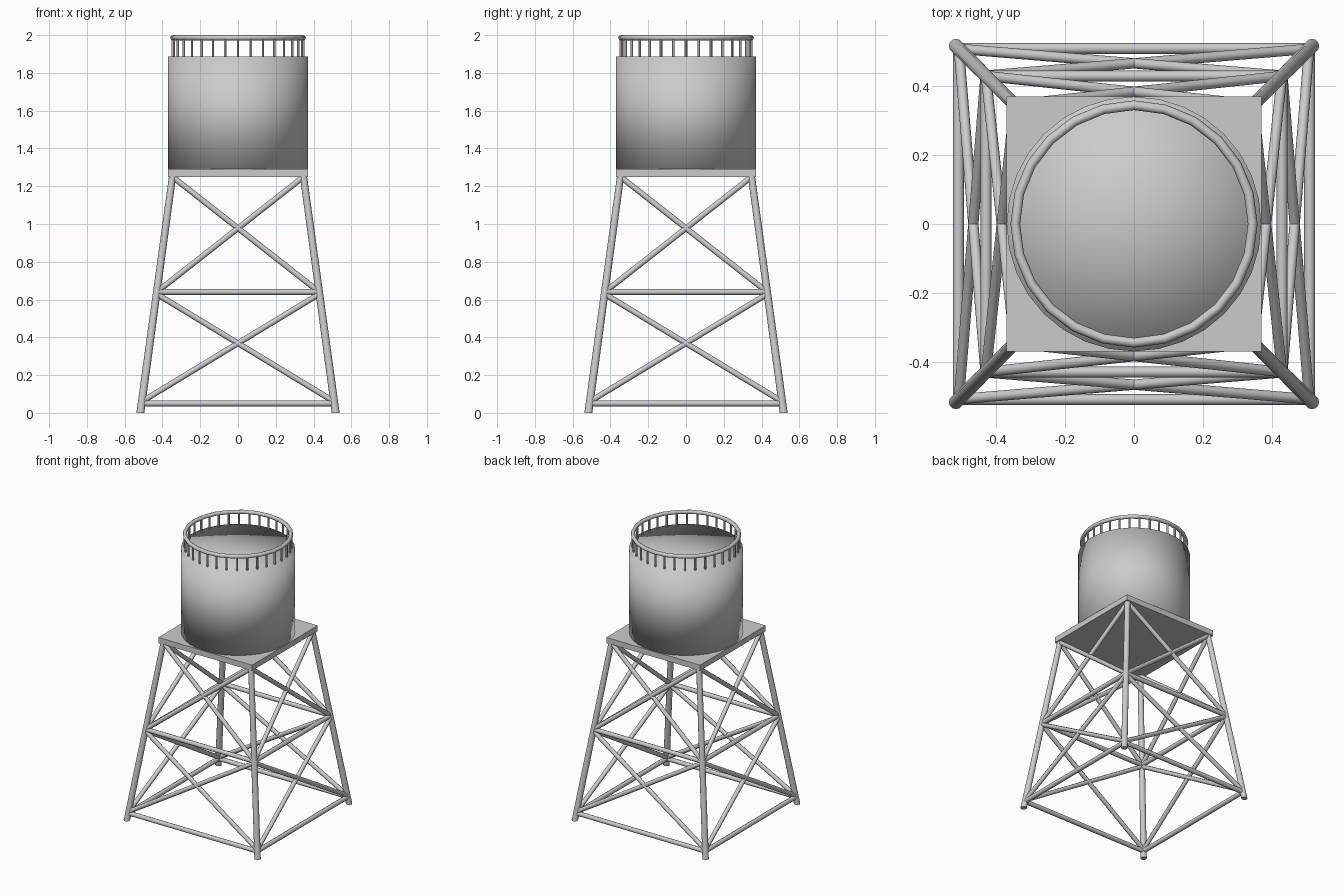
import bpy, bmesh, math
from mathutils import Vector

if "Cube" in bpy.data.objects:
    bpy.data.objects.remove(bpy.data.objects["Cube"])

LEG_TOP = 1.26


def leg_offset(z):
    # distance of the leg axis from the centre planes at height z
    return 0.517 - 0.17 * z / 1.25


def corner(i, z):
    sx, sy = [(-1, -1), (1, -1), (1, 1), (-1, 1)][i % 4]
    return Vector((sx * leg_offset(z), sy * leg_offset(z), z))


def finish(name, bm, smooth=True):
    me = bpy.data.meshes.new(name)
    bm.to_mesh(me)
    bm.free()
    for p in me.polygons:
        p.use_smooth = smooth
    ob = bpy.data.objects.new(name, me)
    bpy.context.collection.objects.link(ob)
    return ob


def smooth_by_angle(ob):
    bpy.ops.object.select_all(action='DESELECT')
    ob.select_set(True)
    bpy.context.view_layer.objects.active = ob
    bpy.ops.object.shade_smooth_by_angle(angle=math.radians(50))


def bar(name, a, b, r, sides=8):
    bm = bmesh.new()
    bmesh.ops.create_cone(bm, cap_ends=True, segments=sides,
                          radius1=r, radius2=r, depth=(b - a).length)
    ob = finish(name, bm)
    ob.location = (a + b) / 2
    ob.rotation_euler = (b - a).to_track_quat('Z', 'Y').to_euler()
    smooth_by_angle(ob)
    return ob


# Splayed legs with level feet
for i in range(4):
    bm = bmesh.new()
    bmesh.ops.create_cone(bm, cap_ends=True, segments=12,
                          radius1=0.021, radius2=0.019, depth=LEG_TOP)
    for v in bm.verts:
        z = 0.0 if v.co.z < 0 else LEG_TOP
        c = corner(i, z)
        v.co = Vector((v.co.x + c.x, v.co.y + c.y, z))
    smooth_by_angle(finish(f"leg_{i}", bm))

# Horizontal girts and cross braces on every side
for i in range(4):
    for level, z in (("lower", 0.05), ("middle", 0.64)):
        bar(f"{level}_girt_{i}", corner(i, z), corner(i + 1, z), 0.016)
    for level, z0, z1 in (("lower", 0.06, 0.63), ("upper", 0.64, 1.25)):
        bar(f"{level}_brace_a_{i}", corner(i, z0), corner(i + 1, z1), 0.015)
        bar(f"{level}_brace_b_{i}", corner(i + 1, z0), corner(i, z1), 0.015)

# Square platform
bm = bmesh.new()
bmesh.ops.create_cube(bm, size=1)
bmesh.ops.scale(bm, vec=(0.742, 0.742, 0.04), verts=bm.verts)
bmesh.ops.translate(bm, vec=(0, 0, 1.27), verts=bm.verts)
finish("platform", bm, smooth=False)

# Tank with flat, softly shaded lid
bm = bmesh.new()
bmesh.ops.create_cone(bm, cap_ends=True, cap_tris=True, segments=32,
                      radius1=0.37, radius2=0.37, depth=0.6)
bmesh.ops.translate(bm, vec=(0, 0, 1.587), verts=bm.verts)
finish("tank", bm)

# Railing: ring on 32 small posts
bpy.ops.mesh.primitive_torus_add(major_segments=24, minor_segments=8,
                                 major_radius=0.345, minor_radius=0.014,
                                 location=(0, 0, 1.986))
ring = bpy.context.object
ring.name = "railing_ring"
bpy.ops.object.shade_smooth()
for i in range(32):
    t = i * math.tau / 32
    x, y = 0.345 * math.cos(t), 0.345 * math.sin(t)
    bar(f"railing_post_{i}", Vector((x, y, 1.88)), Vector((x, y, 1.985)), 0.007, 6)
